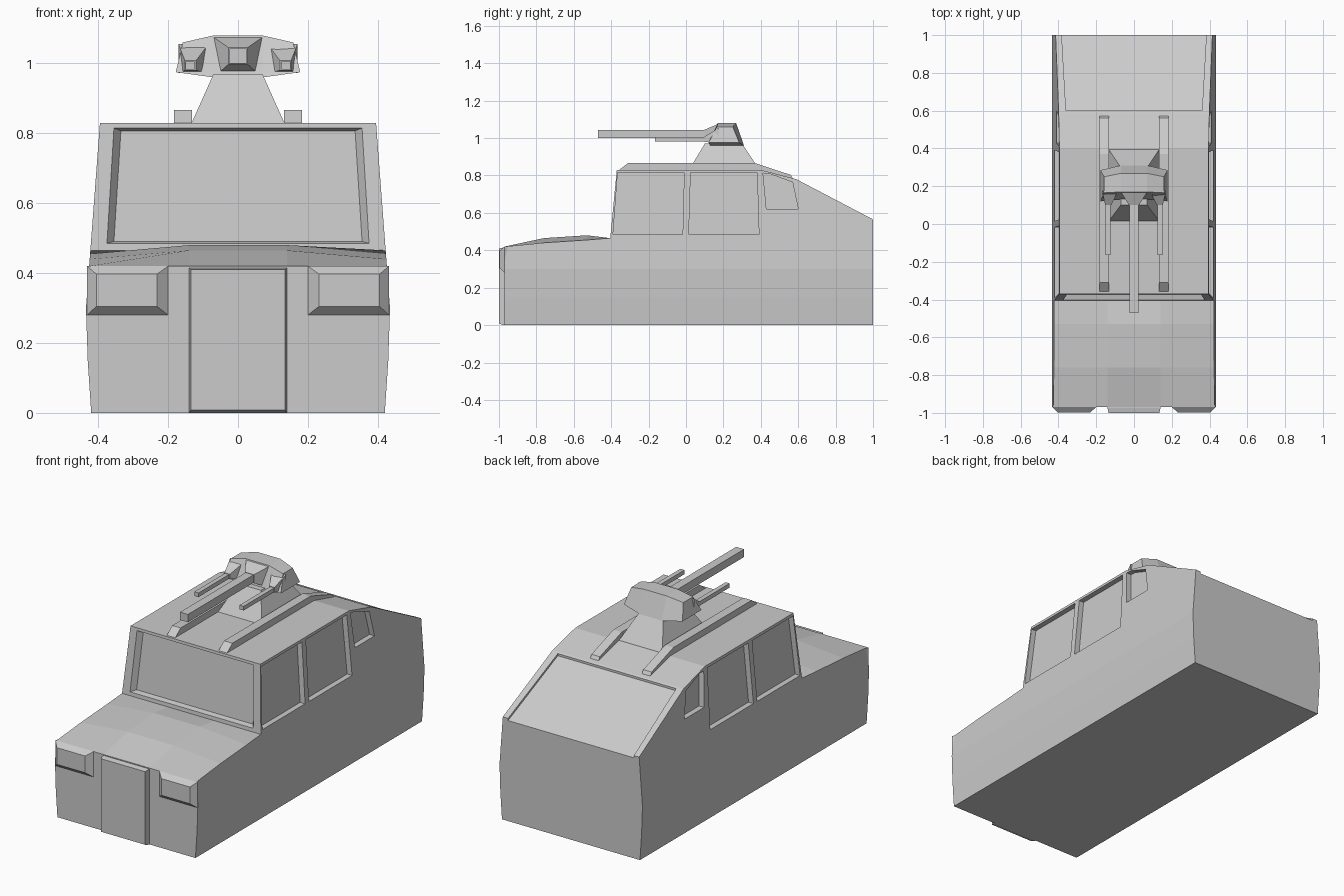
import bpy, bmesh

if "Cube" in bpy.data.objects:
    bpy.data.objects.remove(bpy.data.objects["Cube"])


def width(z):
    """Half width of the body at height z."""
    pts = [(0, .42), (.15, .43), (.3, .435), (.83, .395)]
    for (z0, w0), (z1, w1) in zip(pts, pts[1:]):
        if z <= z1 or z1 == .83:
            return w0 + (w1 - w0) * (z - z0) / (z1 - z0)


def loft(name, *rings):
    """Closed solid through rings of equal point count."""
    bm = bmesh.new()
    vs = [[bm.verts.new(p) for p in r] for r in rings]
    n = len(vs[0])
    bm.faces.new(vs[0])
    bm.faces.new(vs[-1])
    for a, b in zip(vs, vs[1:]):
        for i in range(n):
            j = (i + 1) % n
            bm.faces.new((a[i], a[j], b[j], b[i]))
    bmesh.ops.recalc_face_normals(bm, faces=bm.faces)
    return finish(name, bm)


def finish(name, bm):
    me = bpy.data.meshes.new(name)
    bm.to_mesh(me)
    bm.free()
    ob = bpy.data.objects.new(name, me)
    bpy.context.collection.objects.link(ob)
    return ob


def rect(x0, x1, z0, z1, y):
    return [(x0, y, z0), (x1, y, z0), (x1, y, z1), (x0, y, z1)]


def flat(x0, x1, y0, y1, z):
    return [(x0, y0, z), (x1, y0, z), (x1, y1, z), (x0, y1, z)]


def cut(ob, cutter):
    cutter.hide_render = True
    m = ob.modifiers.new("recess", 'BOOLEAN')
    m.operation, m.solver, m.object = 'DIFFERENCE', 'EXACT', cutter
    bpy.context.view_layer.objects.active = ob
    bpy.ops.object.modifier_apply(modifier=m.name)
    bpy.data.objects.remove(cutter)


# Body: side profile extruded across, then bulged sides and crowned hood
profile = [(-.97, 0), (-.97, .42), (-.76, .44), (-.53, .455), (-.405, .465),
           (-.37, .83), (.4, .83), (.59, .78), (1, .565), (1, 0)]
body = loft("body", [(-.4, y, z) for y, z in profile], [(.4, y, z) for y, z in profile])
bm = bmesh.new()
bm.from_mesh(body.data)
for co, no in [((0, 0, .15), (0, 0, 1)), ((0, 0, .3), (0, 0, 1)),
               ((.14, 0, 0), (1, 0, 0)), ((-.14, 0, 0), (1, 0, 0))]:
    bmesh.ops.bisect_plane(bm, geom=bm.verts[:] + bm.edges[:] + bm.faces[:],
                           plane_co=co, plane_no=no)
for v in bm.verts:
    if abs(v.co.x) > .3:
        v.co.x = width(v.co.z) * (1 if v.co.x > 0 else -1)
    elif v.co.z > .4 and -.8 < v.co.y < -.5:
        v.co.z += .025
bm.to_mesh(body.data)
bm.free()

# Recessed side windows
windows = [
    [(-.39, .485), (-.365, .815), (-.01, .815), (-.018, .485)],
    [(.015, .485), (.025, .815), (.38, .815), (.39, .485)],
    [(.43, .62), (.412, .812), (.45, .808), (.57, .763), (.6, .62)]]
for s in (-1, 1):
    for w in windows:
        cut(body, loft("window_cutter",
                       [(s * (width(z) - .03), y, z) for y, z in w],
                       [(s * (width(z) + .05), y, z) for y, z in w]))


# Recessed windshield with tapered frame
def shield(inset, depth):
    pts = [(-.375, .485), (.375, .485), (.355, .815), (-.355, .815)]
    out = []
    for x, z in pts:
        x -= inset * (1 if x > 0 else -1)
        z += inset * (.3 if z < .6 else -.4)
        out.append((x, -.405 + (z - .465) * .096 + depth, z))
    return out


cut(body, loft("windshield_cutter", shield(.02, .028), shield(0, 0), shield(0, -.06)))


# Shallow rear slope panel
def slope(dz):
    return [(x, y, .78 - (y - .59) * .5244 + dz)
            for x, y in [(-.36, .6), (.36, .6), (.385, 1.04), (-.385, 1.04)]]


cut(body, loft("rear_panel_cutter", slope(-.012), slope(.05)))

# Grille block
loft("grille", rect(-.14, .14, .0, .415, -.95), rect(-.14, .14, 0, .415, -.975),
     rect(-.135, .135, .008, .41, -1))

# Headlights, roof rails, side guns and their mounts, both sides
rail = [(-.37, .82), (-.31, .866), (.37, .866), (.56, .803), (.58, .77), (.4, .81)]
for s, side in ((-1, "left"), (1, "right")):
    loft(side + "_headlight", rect(s * .2, s * .425, .28, .42, -.95),
         rect(s * .2, s * .432, .28, .42, -.97), rect(s * .232, s * .405, .305, .397, -.997))
    loft(side + "_roof_rail", [(s * .132, y, z) for y, z in rail],
         [(s * .183, y, z) for y, z in rail])
    loft(side + "_gun", rect(s * .125, s * .15, .982, 1.005, .13),
         rect(s * .125, s * .15, .982, 1.005, -.165))
    loft(side + "_gun_mount", rect(s * .085, s * .17, .972, 1.055, .175),
         rect(s * .12, s * .152, .98, 1.008, .1))

# Turret pedestal
loft("turret_pedestal", flat(-.137, .137, .01, .4, .82), flat(-.07, .07, .1, .3, .97))


# Turret head lofted across, with narrow ends
def section(xb, xt, pts):
    return [(xb if i < 2 else xt, y, z) for i, (y, z) in enumerate(pts)]


mid = [(.13, .96), (.31, .96), (.268, 1.08), (.17, 1.08)]
end = [(.12, .975), (.285, .975), (.25, 1.06), (.165, 1.06)]
loft("turret_head", section(-.178, -.158, end), section(-.07, -.07, mid),
     section(.07, .07, mid), section(.178, .158, end))
loft("main_gun_mount", rect(-.07, .07, .96, 1.075, .17), rect(-.027, .027, .998, 1.045, .1))
loft("main_gun", rect(-.024, .024, 1.0, 1.043, .13), rect(-.024, .024, 1.0, 1.043, -.47))
